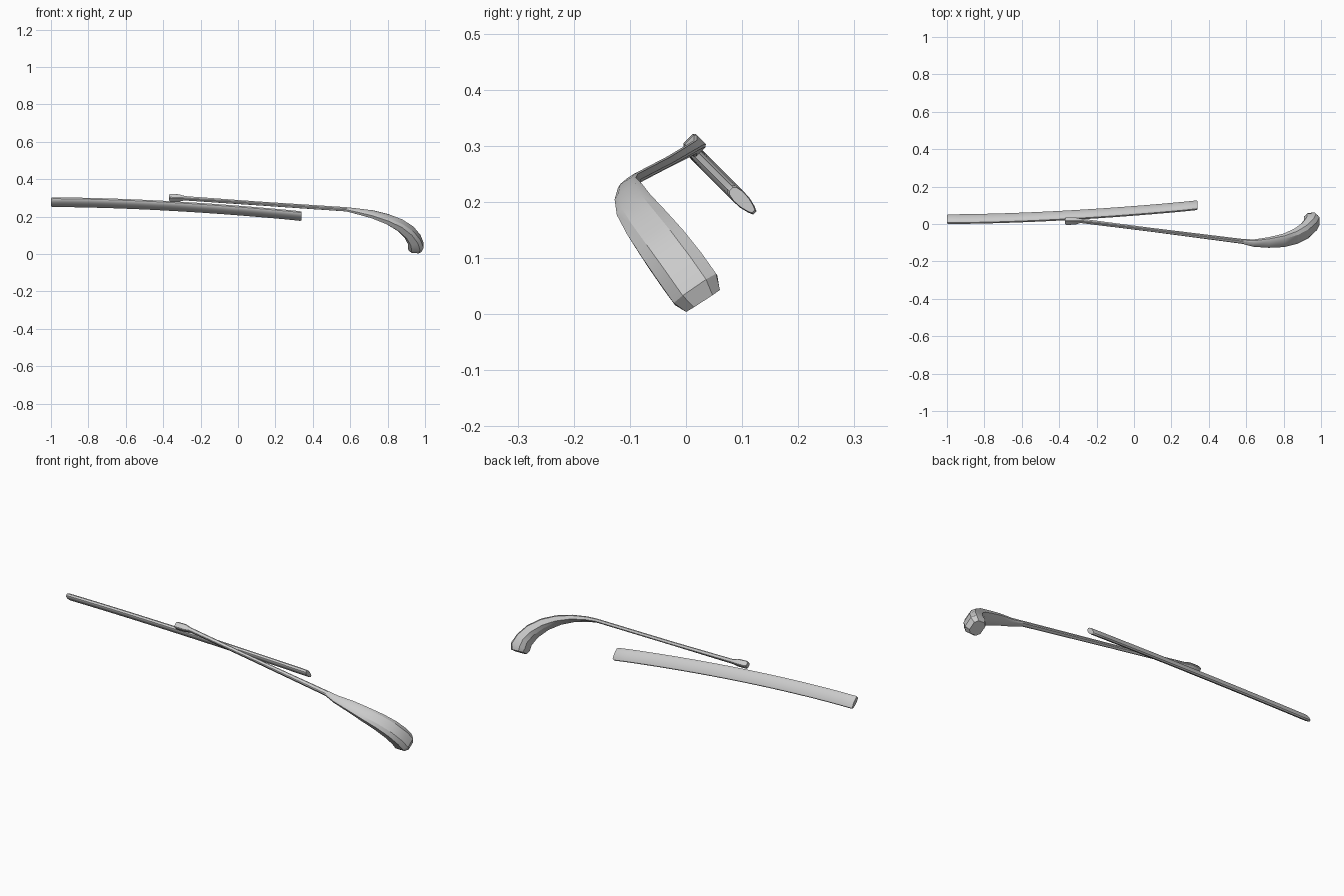
import bpy, bmesh
from math import radians
from mathutils import Vector

if "Cube" in bpy.data.objects:
    bpy.data.objects.remove(bpy.data.objects["Cube"])


def loft(name, rings, angle):
    """Skin a list of equal-length point rings and cap both ends."""
    bm = bmesh.new()
    vr = [[bm.verts.new(p) for p in ring] for ring in rings]
    n = len(vr[0])
    for a, b in zip(vr, vr[1:]):
        for i in range(n):
            j = (i + 1) % n
            bm.faces.new((a[i], a[j], b[j], b[i]))
    bm.faces.new(vr[0][::-1])
    bm.faces.new(vr[-1])
    bmesh.ops.recalc_face_normals(bm, faces=bm.faces)
    me = bpy.data.meshes.new(name)
    bm.to_mesh(me)
    bm.free()
    ob = bpy.data.objects.new(name, me)
    bpy.context.collection.objects.link(ob)
    bpy.ops.object.select_all(action='DESELECT')
    bpy.context.view_layer.objects.active = ob
    ob.select_set(True)
    bpy.ops.object.shade_smooth_by_angle(angle=radians(angle))
    return ob


# wiper blade: tapered strip, curved within the tilted glass plane
down = Vector((0, 0.707, -0.707))
out = Vector((0, 0.707, 0.707))
half = [(-0.033, 0.005), (-0.028, 0.010), (-0.012, 0.013), (0.006, 0.012),
        (0.022, 0.008), (0.031, 0.004)]
profile = half + [(s, -n) for s, n in reversed(half)]
rings = []
steps = 20
for i in range(steps + 1):
    t = i / steps
    drop = 0.074 * t ** 1.75
    c = Vector((-1 + 1.34 * t, 0.027 + drop, 0.276 - drop))
    rings.append([c + down * s + out * n for s, n in profile])
# slightly rounded blade ends
for k, sx in ((0, 1), (-1, -1)):
    ring = rings[k]
    mid = sum(ring, Vector()) / len(ring)
    inner = [p + Vector((0.008 * sx, 0, 0)) for p in ring]
    cap = [mid + (p - mid) * 0.88 for p in ring]
    if k == 0:
        rings[0:1] = [cap, inner]
    else:
        rings[-1:] = [inner, cap]
loft("wiper_blade", rings, 40)

# wiper arm: centre, half width, half thickness, corner cut, side direction
tip_dir, head_dir = Vector((0, 0.707, 0.707)), Vector((0, 0.85, 0.53))
sections = [
    ((-0.370, 0.015, 0.301), 0.012, 0.012, 0.70, tip_dir),
    ((-0.362, 0.015, 0.301), 0.016, 0.016, 0.75, tip_dir),
    ((-0.315, 0.016, 0.300), 0.016, 0.015, 0.75, tip_dir),
    ((-0.285, 0.017, 0.298), 0.010, 0.010, 0.65, tip_dir),
    ((0.10, -0.032, 0.271), 0.009, 0.009, 0.60, head_dir),
    ((0.58, -0.093, 0.239), 0.012, 0.009, 0.60, head_dir),
    ((0.64, -0.102, 0.228), 0.019, 0.011, 0.60, head_dir),
    ((0.72, -0.099, 0.212), 0.028, 0.014, 0.60, head_dir),
    ((0.80, -0.088, 0.186), 0.035, 0.019, 0.60, head_dir),
    ((0.865, -0.066, 0.155), 0.040, 0.025, 0.58, head_dir),
    ((0.915, -0.036, 0.116), 0.044, 0.031, 0.56, head_dir),
    ((0.943, -0.006, 0.076), 0.046, 0.036, 0.55, head_dir),
    ((0.950, 0.017, 0.044), 0.046, 0.042, 0.55, head_dir),
    ((0.949, 0.030, 0.024), 0.036, 0.033, 0.55, head_dir),
]
centres = [Vector(s[0]) for s in sections]
rings = []
for i, (_, w, h, k, side) in enumerate(sections):
    t = (centres[min(i + 1, len(centres) - 1)] - centres[max(i - 1, 0)]).normalized()
    u = side.cross(t).normalized()
    v = t.cross(u).normalized()
    octagon = [(1, -k), (1, k), (k, 1), (-k, 1), (-1, k), (-1, -k), (-k, -1), (k, -1)]
    rings.append([centres[i] + v * w * a + u * h * b for a, b in octagon])
loft("wiper_arm", rings, 30)
